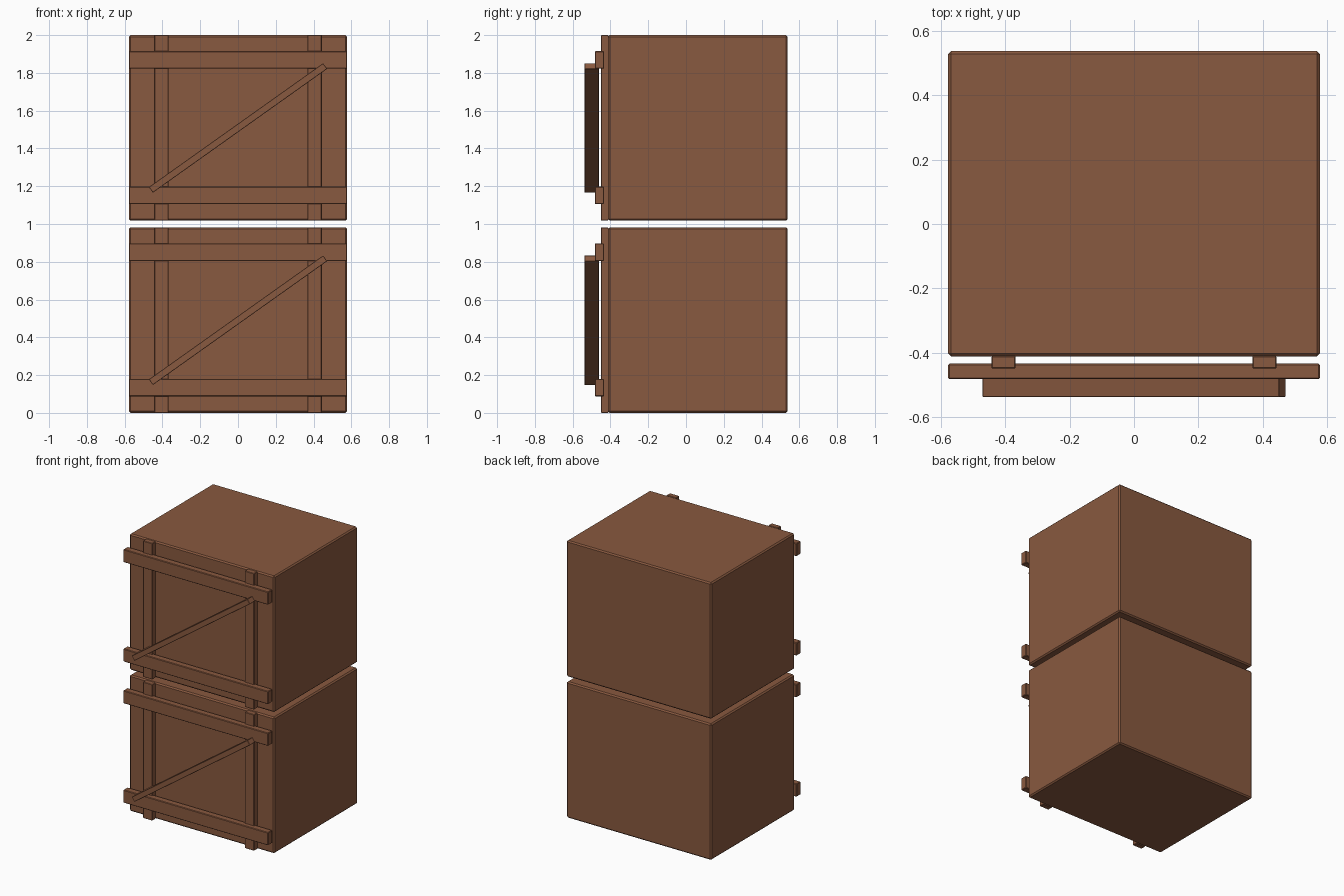
import bpy, math

if "Cube" in bpy.data.objects:
    bpy.data.objects.remove(bpy.data.objects["Cube"])

wood = bpy.data.materials.new("brown_wood")
wood.diffuse_color = (0.25, 0.10, 0.05, 1)
wood.use_nodes = True
wood.node_tree.nodes["Principled BSDF"].inputs["Base Color"].default_value = wood.diffuse_color


def board(name, x, y, z, bevel=0.0, tilt=0.0):
    """Box from (min, max) ranges, optionally chamfered and tilted about y."""
    bpy.ops.mesh.primitive_cube_add(size=1)
    ob = bpy.context.object
    ob.name = name
    for v in ob.data.vertices:
        v.co = [c * (r[1] - r[0]) for c, r in zip(v.co, (x, y, z))]
    ob.location = [(r[0] + r[1]) / 2 for r in (x, y, z)]
    ob.rotation_euler.y = tilt
    ob.data.materials.append(wood)
    if bevel:
        m = ob.modifiers.new("chamfer", 'BEVEL')
        m.width = bevel
        m.segments = 1
    return ob


W, H = 0.578, 0.982
for label, z0 in (("lower", 0.0), ("upper", 2.0 - H)):
    # crate body
    board(label + "_crate_body", (-W, W), (-0.412, 0.538), (z0, z0 + H), 0.009)
    # upright boards on the front
    for side, s in (("left", -1), ("right", 1)):
        cx = s * 0.406
        board(f"{label}_{side}_upright", (cx - 0.0375, cx + 0.0375),
              (-0.450, -0.411), (z0, z0 + H), 0.003)
    # horizontal rails over the uprights
    for pos, cz in (("bottom", 0.1335), ("top", 0.8505)):
        board(f"{label}_{pos}_rail", (-W, W), (-0.483, -0.434),
              (z0 + cz - 0.0465, z0 + cz + 0.0465), 0.004)
    # diagonal brace
    zc = z0 + 0.4905
    board(label + "_diagonal_brace", (-0.566, 0.566), (-0.538, -0.460),
          (zc - 0.0183, zc + 0.0183), 0.002, -math.radians(35.4))
